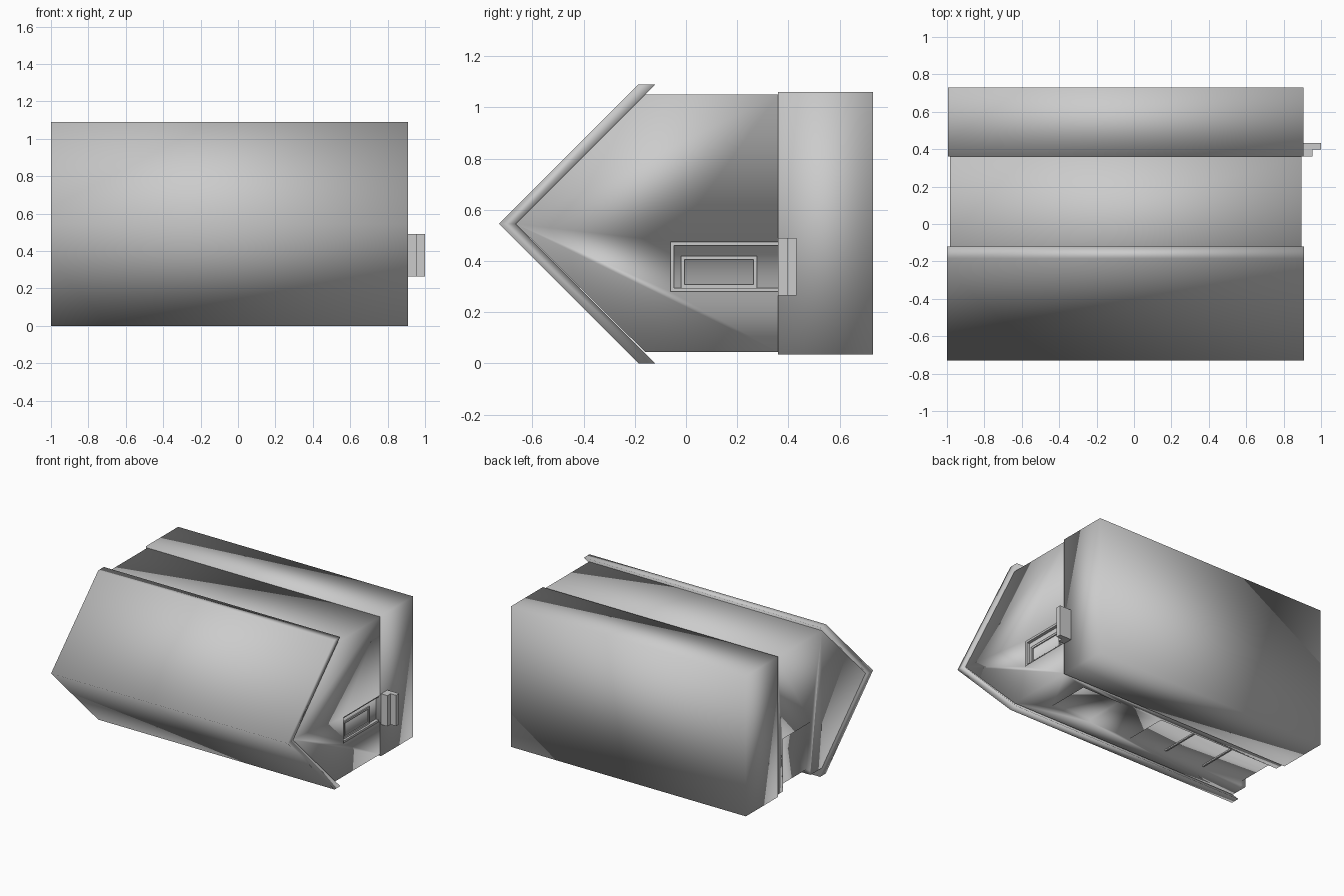
import bpy, bmesh

if "Cube" in bpy.data.objects:
    bpy.data.objects.remove(bpy.data.objects["Cube"])


def prism(name, profile, x0, x1):
    """Extrude a (y, z) outline along x."""
    bm = bmesh.new()
    face = bm.faces.new([bm.verts.new((x0, y, z)) for y, z in profile])
    out = bmesh.ops.extrude_face_region(bm, geom=[face])
    moved = [v for v in out["geom"] if isinstance(v, bmesh.types.BMVert)]
    bmesh.ops.translate(bm, vec=(x1 - x0, 0, 0), verts=moved)
    bmesh.ops.recalc_face_normals(bm, faces=bm.faces)
    mesh = bpy.data.meshes.new(name)
    bm.to_mesh(mesh)
    bm.free()
    ob = bpy.data.objects.new(name, mesh)
    bpy.context.collection.objects.link(ob)
    return ob


def box(name, x0, x1, y0, y1, z0, z1):
    return prism(name, [(y0, z0), (y1, z0), (y1, z1), (y0, z1)], x0, x1)


def cut(target, *bounds):
    """Cut a box-shaped recess and discard the cutter."""
    cutter = box("cutter", *bounds)
    cutter.hide_render = True
    mod = target.modifiers.new("recess", "BOOLEAN")
    mod.operation, mod.solver, mod.object = "DIFFERENCE", "EXACT", cutter
    bpy.context.view_layer.objects.active = target
    bpy.ops.object.modifier_apply(modifier=mod.name)
    bpy.data.objects.remove(cutter)


MID = 0.545

# House lying on its back: the ridge points to -y, the base to +y
walls = prism("walls", [(-0.665, MID), (-0.16, 1.05), (0.36, 1.05),
                        (0.36, 0.045), (-0.16, 0.045)], -0.985, 0.895)

# Entrance recess, side window, and the window wrapping the corner
cut(walls, 0.862, 1.1, -0.06, 0.4, 0.28, 0.475)
cut(walls, 0.35, 0.68, -0.03, 0.29, -0.1, 0.07)
cut(walls, -1.1, 0.01, -0.03, 0.29, -0.1, 0.075)
cut(walls, -1.1, -0.95, -0.03, 0.29, -0.1, 0.43)

# Folded roof sheet
roof = prism("roof", [(-0.73, MID), (-0.185, 1.09), (-0.12, 1.09),
                      (-0.665, MID), (-0.12, 0), (-0.185, 0)], -1.0, 0.91)

# Foundation block
foundation = box("foundation", -0.995, 0.905, 0.36, 0.73, 0.035, 1.06)

# Two entrance steps
steps = box("lower_step", 0.905, 1.0, 0.397, 0.432, 0.265, 0.49)
upper = box("upper_step", 0.905, 0.955, 0.36, 0.397, 0.265, 0.49)

# Door frame and raised pane border
def border(name, x0, x1, y0, y1, z0, z1, w):
    box(name + "_top", x0, x1, y0, y0 + w, z0, z1)
    box(name + "_side_a", x0, x1, y0 + w, y1, z0, z0 + w)
    box(name + "_side_b", x0, x1, y0 + w, y1, z1 - w, z1)


border("door_frame", 0.862, 0.885, -0.06, 0.36, 0.28, 0.475, 0.014)
border("door_pane", 0.862, 0.87, -0.02, 0.278, 0.294, 0.42, 0.014)
box("door_pane_sill", 0.862, 0.87, 0.264, 0.278, 0.308, 0.406)

# Thin bars between the corner window panes
for i, x in enumerate((-0.30, -0.62)):
    box(f"window_bar_{i}", x - 0.006, x + 0.006, -0.03, 0.29, 0.066, 0.076)

# Soft shading over the large parts
for ob in (walls, roof, foundation):
    ob.data.polygons.foreach_set("use_smooth", [True] * len(ob.data.polygons))
    ob.data.update()
